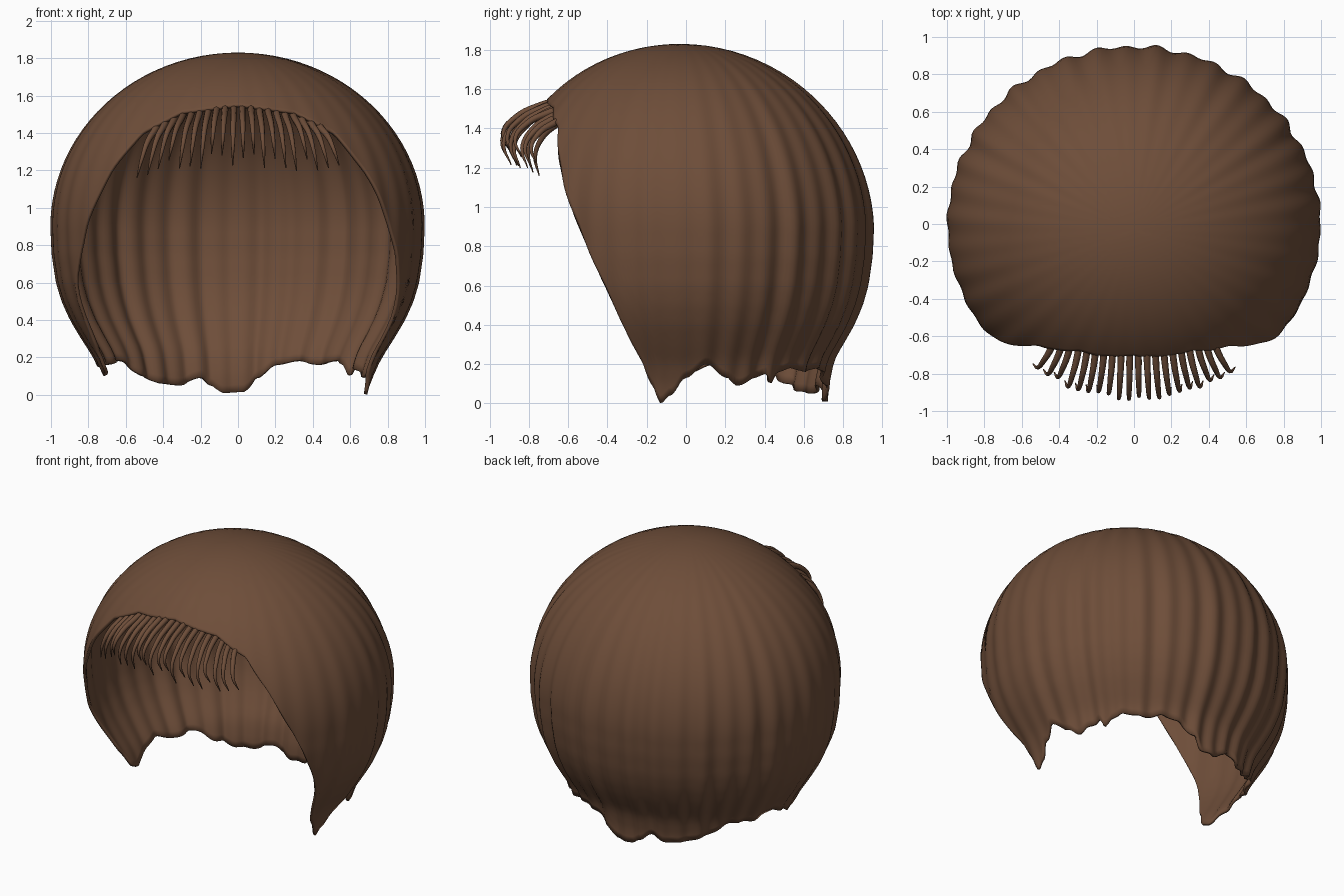
import bpy, bmesh, math, random

if "Cube" in bpy.data.objects:
    bpy.data.objects.remove(bpy.data.objects["Cube"])
random.seed(4)

brown = bpy.data.materials.new("brown hair")
brown.diffuse_color = (0.155, 0.075, 0.041, 1)
brown.use_nodes = True
brown.node_tree.nodes["Principled BSDF"].inputs["Base Color"].default_value = brown.diffuse_color


def interp(table, v, smooth=False):
    """Interpolate a sorted table of (key, value) pairs."""
    if v <= table[0][0]:
        return table[0][1]
    for (a, p), (b, q) in zip(table, table[1:]):
        if v <= b:
            f = (v - a) / (b - a)
            if smooth:
                f = f * f * (3 - 2 * f)
            return p + (q - p) * f
    return table[-1][1]


# Radius of the lower half by height; the upper half is a dome
MID, TOP = 0.9, 1.83
LOWER = [(0, .70), (.1, .725), (.2, .77), (.3, .835), (.4, .895), (.5, .94),
         (.6, .97), (.75, .993), (.9, 1)]

# Height of the cut edge by angle: front opening, shared by both sides
OPENING = [(0, 1.55), (24, 1.51), (38, 1.40), (46, 1.20), (55, .90),
           (64, .58), (71, .25)]
# Ragged nape, going round the back from the right lock to the left lock
NAPE = [(71, .25), (75, .10), (79, .0), (83, .04), (90, .13), (98, .20),
        (107, .13), (112, .09), (120, .13), (124, .15), (127, .10), (131, .16),
        (136, .18), (146, .16), (155, .18), (164, .16), (172, .09), (178, .015),
        (186, .01), (191, .05), (196, .09), (205, .05), (214, .06), (224, .10),
        (236, .18), (248, .16), (258, .20), (270, .15), (279, .10), (283, .12),
        (289, .25)]


def edge_height(deg):
    if 71 < deg < 289:
        return interp(NAPE, deg, smooth=True)
    return interp(OPENING, min(deg, 360 - deg))


def profile(u):
    """Radius and height along a strand: 0 crown, 1 widest ring, 2 bottom."""
    if u <= 1:
        a = u * math.pi / 2
        return math.sin(a), MID + (TOP - MID) * math.cos(a)
    z = MID * (2 - u)
    return interp(LOWER, z), z


def shell_point(deg, u):
    a = math.radians(deg)
    r, z = profile(u)
    back = max(0, -math.cos(a))
    # Strand ripples, strongest low on the back
    fade = min(1, u) ** 1.5
    amp = (.004 + .006 * min(1, back * 2)) * fade
    r += amp * (math.sin(38 * a) + .6 * math.sin(23 * a + 1) - .6)
    # Slight flick outwards at the nape
    r += .06 * back * max(0, 1 - z / .25)
    return (r * math.sin(a), -.955 * r * math.cos(a) - .03 * math.cos(min(u, 1) * math.pi / 2), z)


def edge_u(deg):
    z = edge_height(deg)
    if z >= MID:
        return math.acos((z - MID) / (TOP - MID)) * 2 / math.pi
    return 2 - z / MID


# Hair cap: columns running from crown to the cut edge
COLS, ROWS = 288, 44
bm = bmesh.new()
crown = bm.verts.new(shell_point(0, 0))
columns = []
for c in range(COLS):
    deg = 360 * c / COLS
    end = edge_u(deg)
    columns.append([bm.verts.new(shell_point(deg, end * i / ROWS)) for i in range(1, ROWS + 1)])
for c in range(COLS):
    a, b = columns[c], columns[(c + 1) % COLS]
    bm.faces.new((crown, a[0], b[0]))
    for i in range(ROWS - 1):
        bm.faces.new((a[i], a[i + 1], b[i + 1], b[i]))
bmesh.ops.recalc_face_normals(bm, faces=bm.faces)
if sum(f.normal.dot(f.calc_center_median() - crown.co.lerp((0, 0, 0), .5)) for f in bm.faces) < 0:
    bmesh.ops.reverse_faces(bm, faces=bm.faces)
mesh = bpy.data.meshes.new("hair_cap")
bm.to_mesh(mesh)
bm.free()
cap = bpy.data.objects.new("hair_cap", mesh)
bpy.context.collection.objects.link(cap)
mesh.materials.append(brown)
solid = cap.modifiers.new("thickness", 'SOLIDIFY')
solid.thickness, solid.offset = .018, -1

# Fringe: tapered strands fanning out of the front hairline and curling down
curve = bpy.data.curves.new("fringe", 'CURVE')
curve.dimensions = '3D'
curve.bevel_depth, curve.bevel_resolution = .019, 2
curve.resolution_u = 6
curve.use_fill_caps = True
STRANDS = 20
for k in range(STRANDS):
    s = -1 + 2 * k / (STRANDS - 1)          # -1 left, 1 right
    q = s * s
    reach = .93 - .15 * q + random.uniform(-.02, .012)
    root_y, root_z = .61 - .01 * q, 1.555 - .10 * q
    tip_z = 1.25 - .06 * q + random.uniform(-.04, .05)
    # (sideways, outward, downward, thickness) fractions along the strand
    steps = [(.80, 0, 0, 1), (.85, .42, .14, .95), (.92, .78, .34, .8),
             (.98, 1, .66, .55), (1.03, .88, 1, .15)]
    spline = curve.splines.new('BEZIER')
    spline.bezier_points.add(len(steps) - 1)
    for p, (sx, out, down, thick) in zip(spline.bezier_points, steps):
        p.co = (s * .525 * sx, -(root_y + (reach - root_y) * out),
                root_z + (tip_z - root_z) * down)
        p.radius = thick
        p.handle_left_type = p.handle_right_type = 'AUTO'
fringe = bpy.data.objects.new("fringe", curve)
bpy.context.collection.objects.link(fringe)
curve.materials.append(brown)

# Convert the fringe to mesh and smooth both parts
bpy.ops.object.select_all(action='DESELECT')
fringe.select_set(True)
bpy.context.view_layer.objects.active = fringe
bpy.ops.object.convert(target='MESH')
cap.select_set(True)
bpy.ops.object.shade_smooth_by_angle(angle=math.radians(50))
